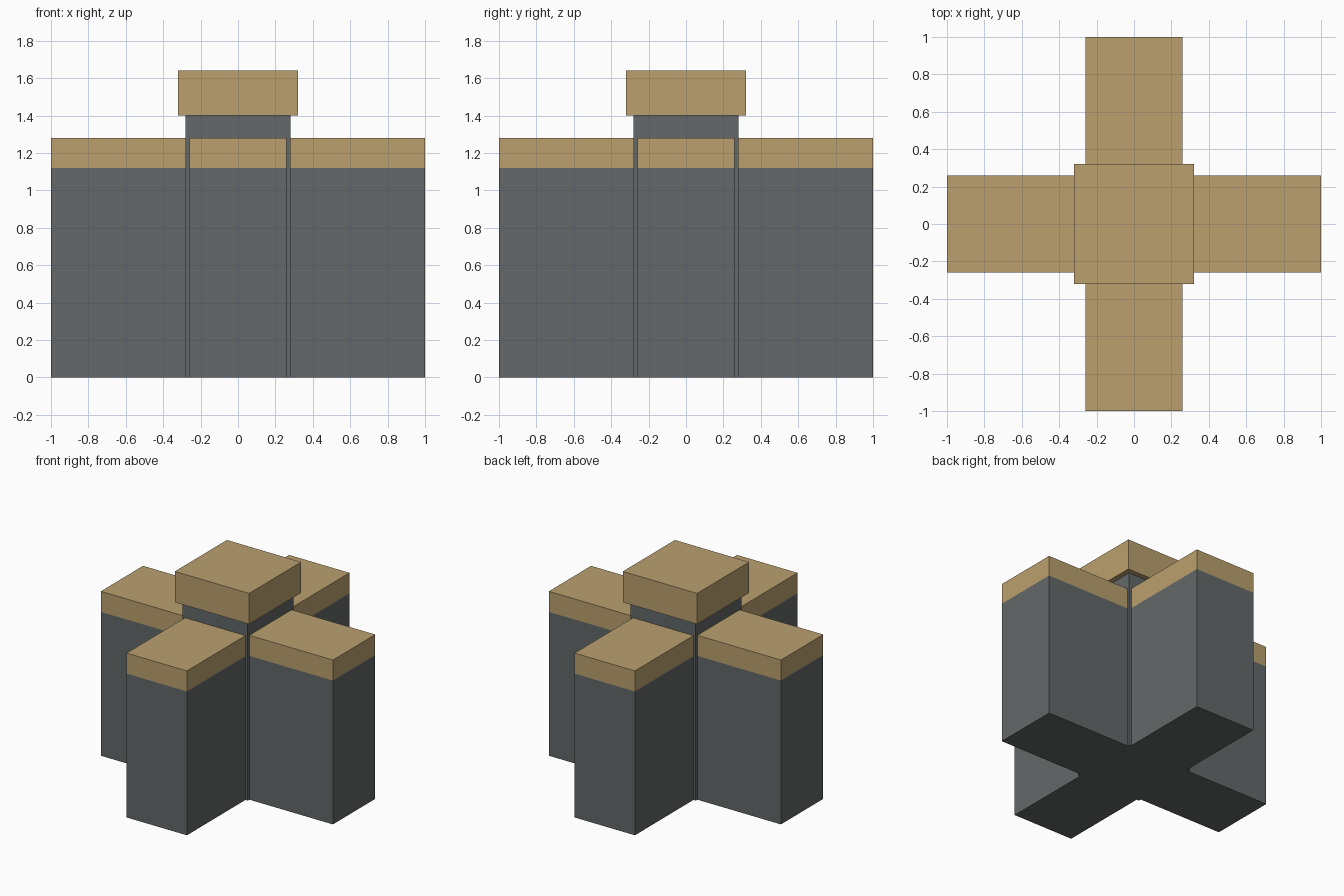
import bpy, bmesh
from math import pi
from mathutils import Matrix

if "Cube" in bpy.data.objects:
    bpy.data.objects.remove(bpy.data.objects["Cube"])


def material(name, rgb):
    m = bpy.data.materials.new(name)
    m.diffuse_color = (*rgb, 1)
    m.use_nodes = True
    m.node_tree.nodes["Principled BSDF"].inputs["Base Color"].default_value = m.diffuse_color
    return m


grey = material("dark grey", (0.127, 0.138, 0.138))
tan = material("tan", (0.491, 0.352, 0.156))


def box(name, lo, hi, mat, turn=0.0, drop=()):
    """Axis-aligned box turned about z; 'drop' lists hidden face normals (x, y, z) to remove."""
    bm = bmesh.new()
    bmesh.ops.create_cube(bm, size=1)
    size = [b - a for a, b in zip(lo, hi)]
    mid = [(a + b) / 2 for a, b in zip(lo, hi)]
    bmesh.ops.scale(bm, vec=size, verts=bm.verts)
    bmesh.ops.translate(bm, vec=mid, verts=bm.verts)
    bm.normal_update()
    hidden = [f for f in bm.faces
              if any(f.normal.dot(d) > 0.9 for d in drop)]
    bmesh.ops.delete(bm, geom=hidden, context='FACES_ONLY')
    bm.transform(Matrix.Rotation(turn, 4, 'Z'))
    me = bpy.data.meshes.new(name)
    bm.to_mesh(me)
    bm.free()
    me.materials.append(mat)
    ob = bpy.data.objects.new(name, me)
    bpy.context.collection.objects.link(ob)


# Central column and its overhanging cap
box("central_column", (-0.28, -0.28, 0), (0.28, 0.28, 1.40), grey)
box("column_cap", (-0.32, -0.32, 1.40), (0.32, 0.32, 1.64), tan)

# Four arms with flush tan tops, butted against the column
for i, side in enumerate(("right", "back", "left", "front")):
    a = i * pi / 2
    box(side + "_arm", (0.28, -0.26, 0), (1, 0.26, 1.12), grey, a,
        [(-1, 0, 0), (0, 0, 1)])
    box(side + "_arm_top", (0.28, -0.26, 1.12), (1, 0.26, 1.28), tan, a,
        [(-1, 0, 0), (0, 0, -1)])
